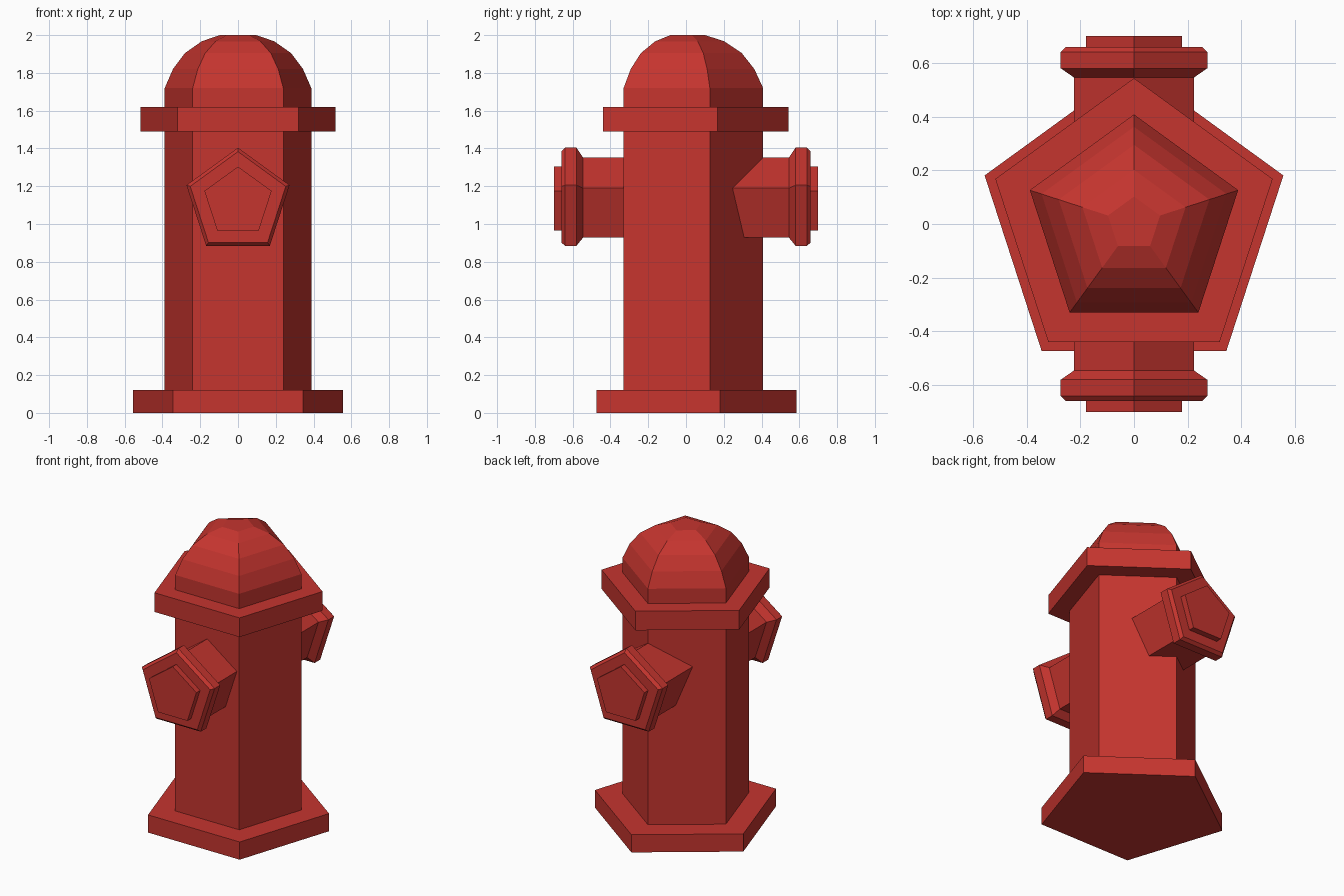
import bpy, bmesh
from math import sin, cos, pi
from mathutils import Matrix

if "Cube" in bpy.data.objects:
    bpy.data.objects.remove(bpy.data.objects["Cube"])

SIDES = 5
red = bpy.data.materials.new("red_paint")
red.diffuse_color = (0.56, 0.035, 0.028, 1)
red.use_nodes = True
red.node_tree.nodes["Principled BSDF"].inputs["Base Color"].default_value = red.diffuse_color


def lathe(name, profile, matrix=Matrix()):
    """Five-sided closed solid from (radius, height) rings, one corner facing +y."""
    bm = bmesh.new()
    rings = []
    for r, z in profile:
        angles = [pi / 2 + 2 * pi * i / SIDES for i in range(SIDES)]
        rings.append([bm.verts.new((r * cos(a), r * sin(a), z)) for a in angles])
    for low, high in zip(rings, rings[1:]):
        for i in range(SIDES):
            j = (i + 1) % SIDES
            bm.faces.new((low[i], low[j], high[j], high[i]))
    bm.faces.new(rings[0][::-1])
    bm.faces.new(rings[-1])
    bm.transform(matrix)
    bmesh.ops.recalc_face_normals(bm, faces=bm.faces)
    mesh = bpy.data.meshes.new(name)
    bm.to_mesh(mesh)
    bm.free()
    mesh.materials.append(red)
    obj = bpy.data.objects.new(name, mesh)
    bpy.context.collection.objects.link(obj)
    return obj


# Upright parts
lathe("base_plate", [(0.585, 0), (0.585, 0.12)])
lathe("barrel", [(0.408, 0.12), (0.408, 1.49)])
lathe("collar", [(0.543, 1.49), (0.543, 1.62)])
lathe("dome", [(0.408, 1.62), (0.408, 1.72), (0.362, 1.82), (0.295, 1.905),
               (0.202, 1.967), (0.102, 2.0)])

# Front and back hose outlets: lathe axis laid along y, corner pointing up
for side, turn in (("front", 0), ("back", pi)):
    place = (Matrix.Translation((0, 0, 1.117)) @ Matrix.Rotation(turn, 4, 'Z')
             @ Matrix.Rotation(pi / 2, 4, 'X'))
    lathe(side + "_outlet_pipe", [(0.234, 0.15), (0.234, 0.545)], place)
    lathe(side + "_outlet_rim", [(0.234, 0.545), (0.287, 0.58), (0.287, 0.64),
                                 (0.266, 0.66)], place)
    lathe(side + "_outlet_cap", [(0.187, 0.66), (0.187, 0.70)], place)
